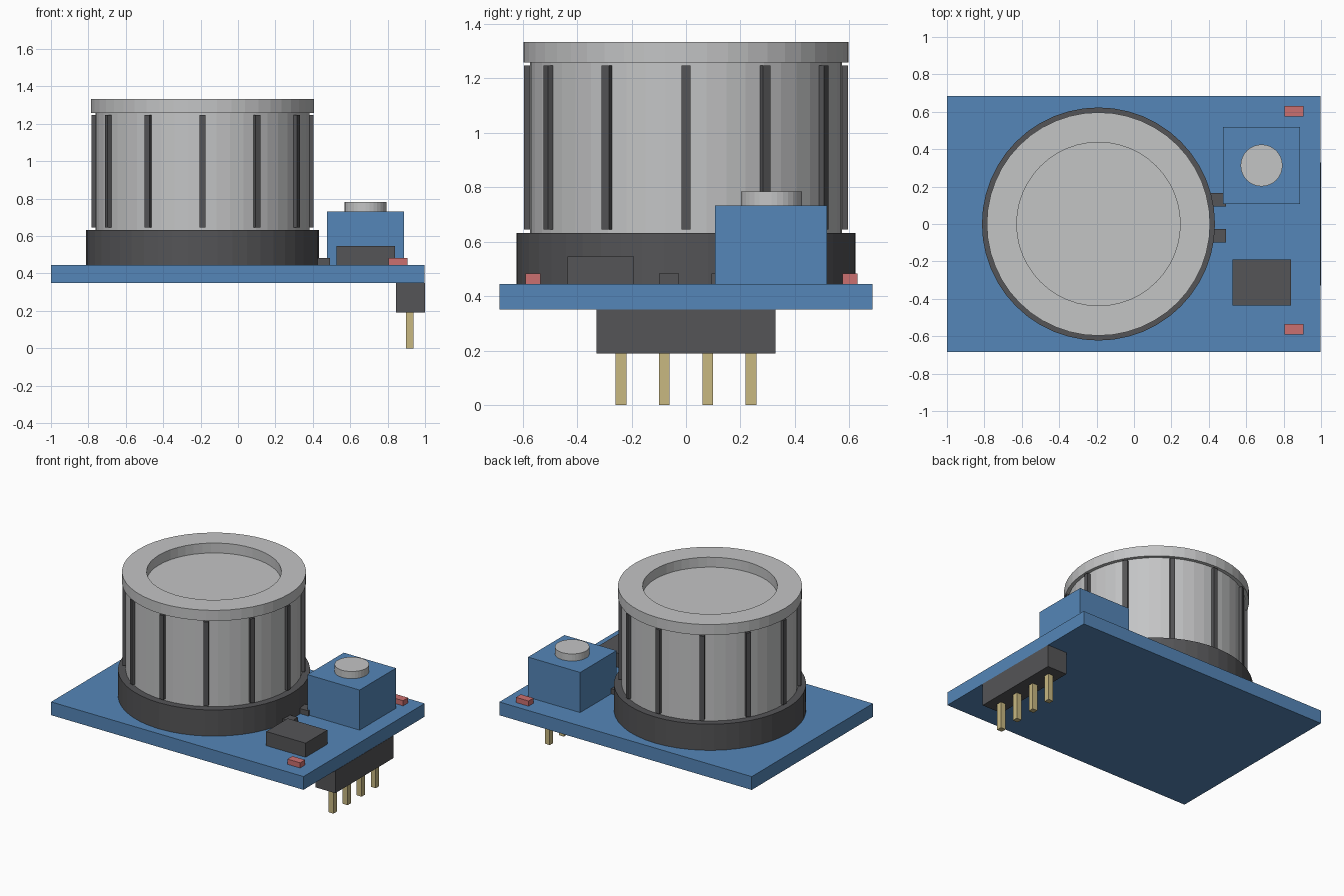
import bpy, bmesh
from math import sin, cos, pi, radians
from mathutils import Matrix, Vector

if "Cube" in bpy.data.objects:
    bpy.data.objects.remove(bpy.data.objects["Cube"], do_unlink=True)


def material(name, rgb):
    m = bpy.data.materials.new(name)
    m.use_nodes = True
    m.diffuse_color = (*rgb, 1)
    m.node_tree.nodes["Principled BSDF"].inputs["Base Color"].default_value = (*rgb, 1)
    return m


BLUE = material("board blue", (0.09, 0.24, 0.48))
DARK = material("dark plastic", (0.09, 0.09, 0.095))
METAL = material("light metal", (0.55, 0.555, 0.56))
RED = material("lamp red", (0.6, 0.16, 0.16))
GOLD = material("pin gold", (0.58, 0.48, 0.22))


def finish(name, bm, mat):
    bmesh.ops.recalc_face_normals(bm, faces=bm.faces)
    me = bpy.data.meshes.new(name)
    bm.to_mesh(me)
    bm.free()
    me.materials.append(mat)
    ob = bpy.data.objects.new(name, me)
    bpy.context.collection.objects.link(ob)
    return ob


def box(name, xs, ys, zs, mat):
    bm = bmesh.new()
    spans = (xs, ys, zs)
    size = Vector([b - a for a, b in spans])
    mid = Vector([(a + b) / 2 for a, b in spans])
    bmesh.ops.create_cube(bm, size=1, matrix=Matrix.Translation(mid) @ Matrix.Diagonal(size).to_4x4())
    return finish(name, bm, mat)


def lathe(name, centre, profile, mat, sides=48):
    """Turn (radius, z) points round a vertical axis and cap both ends."""
    bm = bmesh.new()
    cx, cy = centre
    rings = [[bm.verts.new((cx + r * cos(2 * pi * i / sides), cy + r * sin(2 * pi * i / sides), z))
              for i in range(sides)] for r, z in profile]
    for low, high in zip(rings, rings[1:]):
        for i in range(sides):
            j = (i + 1) % sides
            bm.faces.new((low[i], low[j], high[j], high[i]))
    bm.faces.new(rings[0])
    bm.faces.new(rings[-1])
    return finish(name, bm, mat)


# Circuit board
TOP = 0.445
box("circuit_board", (-1, 0.998), (-0.685, 0.685), (0.35, TOP), BLUE)

# Sensor can: dark base, metal body and a lid with a round recess
AXIS = (-0.19, 0)
lathe("sensor_base", AXIS, [(0.623, TOP), (0.623, 0.632)], DARK)
lathe("sensor_body", AXIS, [(0.573, 0.63), (0.573, 1.258)], METAL)
lathe("sensor_lid", AXIS, [(0.597, 1.257), (0.597, 1.333), (0.437, 1.333), (0.437, 1.262)], METAL)

# Upright ribs round the body
for i in range(12):
    rib = box(f"sensor_rib_{i + 1}", (0.56, 0.594), (-0.016, 0.016), (0.645, 1.247), DARK)
    rib.matrix_world = Matrix.Translation((*AXIS, 0)) @ Matrix.Rotation(radians(30 * i), 4, 'Z')

# Adjuster block with its round screw
box("adjuster_block", (0.475, 0.888), (0.107, 0.518), (TOP, 0.732), BLUE)
lathe("adjuster_screw", (0.682, 0.313), [(0.112, 0.73), (0.112, 0.783)], METAL, 32)

# Chip and small surface parts
box("chip", (0.527, 0.84), (-0.435, -0.19), (TOP, 0.546), DARK)
for name, y in (("back", 0.13), ("front", -0.063)):
    box(f"resistor_{name}", (0.4, 0.492), (y - 0.037, y + 0.037), (TOP, 0.482), DARK)
for name, y in (("back", 0.602), ("front", -0.562)):
    box(f"lamp_{name}", (0.805, 0.905), (y - 0.028, y + 0.028), (TOP, 0.482), RED)

# Pin header under the board
box("pin_header", (0.845, 1), (-0.328, 0.328), (0.19, 0.35), DARK)
for i in range(4):
    y = (i - 1.5) * 0.159
    box(f"pin_{i + 1}", (0.898, 0.937), (y - 0.0195, y + 0.0195), (0, 0.2), GOLD)
